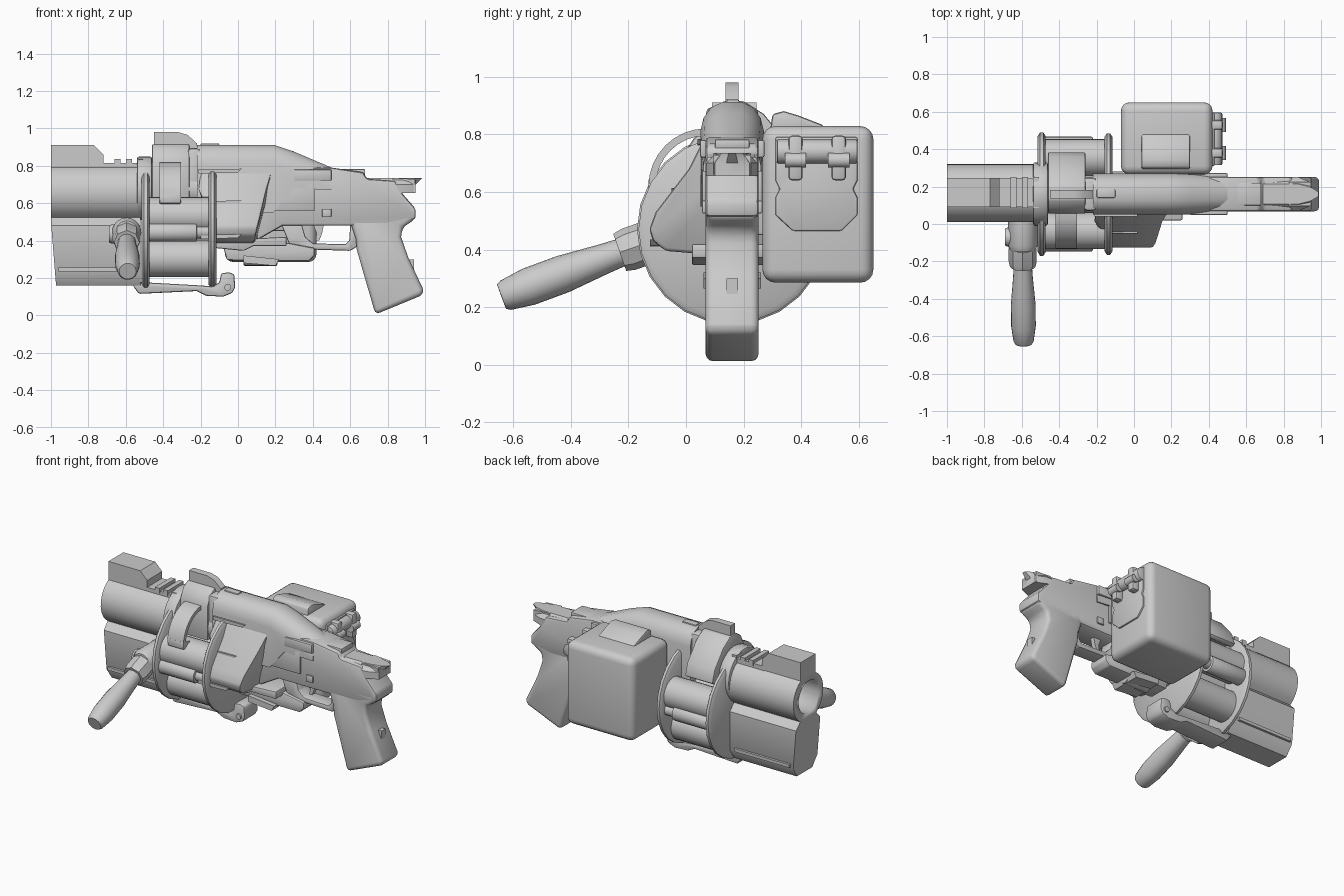
import bpy, bmesh, math
from mathutils import Vector

if "Cube" in bpy.data.objects:
    bpy.data.objects.remove(bpy.data.objects["Cube"])

CY = 0.16                      # weapon centre plane
DRUM = (CY, 0.47)              # drum axis in y, z

grey = bpy.data.materials.new("plain_grey")
grey.diffuse_color = (0.6, 0.6, 0.6, 1)
grey.use_nodes = True
grey.node_tree.nodes["Principled BSDF"].inputs["Base Color"].default_value = grey.diffuse_color


def finish(name, bm, bevel=0, seg=2, smooth=35):
    bmesh.ops.recalc_face_normals(bm, faces=bm.faces)
    me = bpy.data.meshes.new(name)
    bm.to_mesh(me)
    bm.free()
    me.materials.append(grey)
    ob = bpy.data.objects.new(name, me)
    bpy.context.collection.objects.link(ob)
    bpy.ops.object.select_all(action='DESELECT')
    ob.select_set(True)
    bpy.context.view_layer.objects.active = ob
    if bevel:
        m = ob.modifiers.new("bevel", 'BEVEL')
        m.width, m.segments, m.limit_method = bevel, seg, 'ANGLE'
        m.angle_limit = math.radians(32)
        bpy.ops.object.modifier_apply(modifier="bevel")
    bpy.ops.object.shade_smooth_by_angle(angle=math.radians(smooth))
    return ob


def loft(name, rings, bevel=0, seg=2, smooth=35):
    """Skin equal-length rings of points and cap both ends."""
    bm = bmesh.new()
    vs = [[bm.verts.new(p) for p in r] for r in rings]
    n = len(vs[0])
    for a, b in zip(vs, vs[1:]):
        for i in range(n):
            j = (i + 1) % n
            bm.faces.new((a[i], a[j], b[j], b[i]))
    bm.faces.new(vs[0])
    bm.faces.new(vs[-1])
    return finish(name, bm, bevel, seg, smooth)


def prism(name, axis, pts, a, b, bevel=0, seg=2):
    """Extrude an outline along x (points y,z) or along y (points x,z)."""
    if axis == 'x':
        return loft(name, [[(t, p, q) for p, q in pts] for t in (a, b)], bevel, seg)
    return loft(name, [[(p, t, q) for p, q in pts] for t in (a, b)], bevel, seg)


def box(name, x0, x1, y0, y1, z0, z1, bevel=0, seg=2):
    return prism(name, 'x', [(y0, z0), (y1, z0), (y1, z1), (y0, z1)], x0, x1, bevel, seg)


def lathe(name, p0, p1, profile, sides=24, bevel=0):
    """Turn (position along axis 0..1, radius) pairs around the line p0-p1."""
    p0, p1 = Vector(p0), Vector(p1)
    q = (p1 - p0).to_track_quat('Z', 'Y')
    rings = []
    for t, r in profile:
        rings.append([p0.lerp(p1, t) + q @ Vector((r * math.cos(k * math.tau / sides),
                      r * math.sin(k * math.tau / sides), 0)) for k in range(sides)])
    return loft(name, rings, bevel)


def cut(ob, tool):
    m = ob.modifiers.new("cut", 'BOOLEAN')
    m.operation, m.object, m.solver = 'DIFFERENCE', tool, 'EXACT'
    bpy.context.view_layer.objects.active = ob
    bpy.ops.object.modifier_apply(modifier="cut")
    bpy.data.objects.remove(tool)


def arc(cy, cz, r, a0, a1, n):
    return [(cy + r * math.cos(math.radians(a0 + (a1 - a0) * i / n)),
             cz + r * math.sin(math.radians(a0 + (a1 - a0) * i / n))) for i in range(n + 1)]


# barrel shroud: round top over a tapered lower block
section = arc(CY + .005, .655, .155, -58, 238, 22) + [
    (.04, .48), (.04, .23), (.085, .16), (.245, .16), (.29, .23), (.29, .48)]
shroud = loft("barrel_shroud", [[(-1 + max(0, .5 - z) * .08, y, z) for y, z in section],
                                [(-.52, y, z) for y, z in section]])
cut(shroud, lathe("bore_cutter", (-1.1, CY, .655), (-.58, CY, .655), [(0, .105), (1, .105)], 28))
for y0, y1 in ((.025, .045), (.285, .305)):
    box("shroud_rib", -.96, -.56, y0, y1, .235, .255)

# front sight and top rail
prism("front_sight", 'y', [(-1, .79), (-1, .91), (-.77, .91), (-.72, .86), (-.72, .79)], .09, .245)
box("top_rail", -.74, -.48, .09, .245, .78, .815)
for x in (-.66, -.6, -.54):
    box("rail_tooth", x, x + .032, .085, .25, .80, .835)
lathe("barrel_collar", (-.54, CY, .68), (-.46, CY, .68), [(0, .17), (1, .17)], 28, .012)

# drum: two plates, axle, chambers and spacer pins
for x, r in ((-.515, .33), (-.158, .325)):
    lathe("drum_plate", (x, *DRUM), (x + .043, *DRUM), [(0, r - .02), (.3, r), (.7, r), (1, r - .02)], 24)
lathe("drum_axle", (-.5, *DRUM), (-.13, *DRUM), [(0, .12), (1, .12)], 20)
for k in range(5):
    a = math.radians(90 + 72 * k)
    y, z = DRUM[0] + .205 * math.cos(a), DRUM[1] + .205 * math.sin(a)
    lathe("chamber", (-.49, y, z), (-.14, y, z), [(0, .1), (1, .1)], 24)
for s in (-1, 1):
    lathe("spacer_pin", (-.48, CY + s * .255, .445), (-.22, CY + s * .255, .445), [(0, .052), (1, .052)], 18, .008)
    lathe("pin_tip", (-.23, CY + s * .255, .445), (-.15, CY + s * .255, .445), [(0, .035), (1, .035)], 16)

# cover over the drum, side plate and raised carry lug
cover = [(.055, .6), (.055, .82), (.085, .885), (.13, .915), (.2, .915), (.27, .87),
         (.36, .76), (.385, .68), (.36, .67), (.27, .72), (.25, .6)]
prism("drum_cover", 'x', cover, -.46, -.26, .008)
box("cover_neck", -.27, -.2, .07, .25, .6, .895, .02)
prism("top_lug", 'y', [(-.45, .88), (-.45, .98), (-.32, .98), (-.27, .965), (-.22, .92), (-.22, .88)], .137, .183)

# curved straps bridging the drum sides
strap = arc(.05, .62, .2, 90, 180, 8)
inner = arc(.05, .62, .175, 180, 90, 8)
prism("drum_strap", 'x', [(y + .02, z) for y, z in strap + inner], -.42, -.305)
prism("drum_strap_foot", 'x', [(-.13, .65), (-.13, .6), (-.05, .58), (.0, .62)], -.42, -.305, .008)

# upper hood, sloping down at the rear
def hood_ring(x, top, half, bottom):
    outline = [(half, bottom), (half, top - .1), (half * .9, top - .055), (half * .65, top - .018),
               (half * .3, top)]
    ring = [(x, CY + y, z) for y, z in outline]
    return ring + [(x, CY - y, z) for y, z in reversed(outline)]

loft("upper_hood", [hood_ring(-.22, .912, .11, .55), hood_ring(.19, .912, .11, .55),
                    hood_ring(.3, .875, .108, .68), hood_ring(.5, .79, .1, .67)], smooth=50)

# side bulge behind the drum, slanted at its rear edge
bulge = [(.27, .385), (.05, .385), (-.07, .395), (-.115, .43), (-.127, .47), (-.105, .53),
         (.01, .68), (.055, .77), (.27, .77)]
loft("side_bulge", [[(-.2 if z > .6 else -.13, y, z) for y, z in bulge],
                    [(.085 + max(0, z - .39) * .24 + max(0, y) * .1, y, z) for y, z in bulge]], .012)
for z, y, x0 in ((.77, .04, -.21), (.6, -.05, -.12), (.42, -.125, -.2)):
    prism("bulge_fin", 'y', [(x0, z - .012), (x0, z + .012), (.02, z + .014), (.0, z - .006)], y, y + .06)
box("hood_latch", -.2, -.1, .14, .185, .9, .92, .006)

# receiver, tail and pistol grip
receiver = [(.1, .4), (.1, .74), (.2, .79), (.5, .79), (.67, .765), (.69, .73), (.84, .72), (.88, .65),
            (.95, .57), (.95, .515), (.8, .48), (.24, .48)]
prism("receiver", 'y', receiver, .068, .252, .015)
grip = [(.6, .5), (.63, .41), (.635, .35), (.735, .005), (.99, .11), (.99, .14), (.91, .31),
        (.872, .42), (.88, .47), (.95, .515), (.93, .56), (.65, .56)]
prism("pistol_grip", 'y', grip, .068, .252, .035, 3)
prism("grip_clip", 'x', [(.14, .215), (.18, .215), (.18, .3), (.14, .3)], .9, .94)
tail = [(.64, .07), (.88, .07), (.95, .1), (.99, .14), (.99, .18), (.95, .22), (.88, .25), (.64, .25)]
loft("tail_cap", [[(min(x, .95), y, .655) for x, y in tail], [(min(x, .95), y, .7) for x, y in tail],
                  [(.62 + (x - .62) * .99, CY + (y - CY) * .6, .735) for x, y in tail]])
box("rear_rail", .5, .68, .1, .22, .75, .782, .006)
for y in (.095, .195):
    prism("rear_sight", 'y', [(.82, .7), (.83, .735), (.945, .728), (.945, .66), (.9, .66)], y, y + .03)
for y0, y1 in ((.055, .07), (.25, .265)):
    box("receiver_plate", .18, .41, y0, y1, .56, .71, .006)
    box("receiver_tab", .45, .5, y0, y1, .525, .57, .006)
for s in (-1, 1):
    box("receiver_rail", .3, .5, CY + s * .1 - .012, CY + s * .1 + .012, .72, .78, .006)

# trigger and guard
guard = [(.23, .49), (.27, .39), (.3, .355), (.6, .345), (.64, .37), (.64, .49),
         (.6, .49), (.595, .4), (.575, .38), (.4, .385), (.36, .42), (.34, .49)]
prism("trigger_guard", 'y', guard, .11, .21, .008)
prism("trigger", 'y', [(.4, .49), (.42, .44), (.415, .4), (.435, .4), (.45, .44), (.46, .49)], .145, .175)

# lower frame and linkage under the receiver
prism("lower_frame", 'y', [(-.12, .4), (-.12, .36), (.03, .345), (.08, .37), (.26, .37), (.26, .42)], .02, .28, .008)
prism("lower_frame_tip", 'y', [(-.08, .37), (-.06, .295), (.2, .29), (.38, .29), (.41, .32), (.41, .36), (.2, .4)],
      .09, .23, .01)
lathe("linkage_pin", (.03, .16, .3), (.21, .16, .3), [(0, .035), (1, .035)], 16, .006)
prism("latch_block", 'y', [(.03, .28), (.2, .265), (.22, .3), (.03, .32)], .06, .26)

# bottom hook bar
hook = [(-.56, .18), (-.56, .155), (-.53, .115), (-.22, .13), (-.17, .105), (-.08, .1), (-.03, .12),
        (-.015, .15), (-.02, .22), (-.05, .23), (-.09, .225), (-.1, .175), (-.14, .155), (-.2, .16)]
prism("bottom_hook", 'y', hook, .09, .23, .01)
lathe("hook_pin", (-.055, .08, .15), (-.055, .24, .15), [(0, .018), (1, .018)], 14)

# side handle with its mount
lathe("handle_mount", (-.595, -.15, .445), (-.595, .06, .445), [(0, .06), (.15, .078), (1, .078)], 20)
lathe("mount_knob", (-.69, -.07, .435), (-.58, -.07, .435), [(0, .045), (.15, .052), (1, .052)], 16)
lathe("handle_collar", (-.595, -.23, .39), (-.595, -.13, .425), [(0, .068), (.3, .075), (1, .075)], 8)
lathe("side_handle", (-.59, -.64, .236), (-.595, -.17, .41),
      [(0, .045), (.03, .054), (.2, .066), (.45, .066), (.75, .053), (1, .045)], 20)

# ammunition box with rear door, hinges and top ridge
box("ammo_box", -.07, .42, .265, .65, .285, .828, .045, 4)
door = [(.31, .79), (.31, .64), (.325, .61), (.31, .58), (.31, .52), (.37, .465), (.54, .465),
        (.595, .52), (.595, .58), (.58, .61), (.595, .64), (.595, .79)]
prism("box_door", 'x', door, .41, .43, .006)
lathe("door_hinge", (.43, .315, .74), (.43, .595, .74), [(0, .042), (1, .042)], 18, .006)
for y in (.355, .505):
    box("hinge_tab", .41, .475, y, y + .05, .64, .795, .012)
    lathe("hinge_knuckle", (.465, y - .012, .71), (.465, y + .062, .71), [(0, .026), (1, .026)], 14)
ridge = [(.29, .8), (.3, .87), (.34, .88), (.39, .865), (.48, .83), (.48, .8)]
prism("box_top_ridge", 'x', ridge, .04, .3, .01)
box("box_bracket", -.02, .3, .22, .3, .45, .76, .01)
